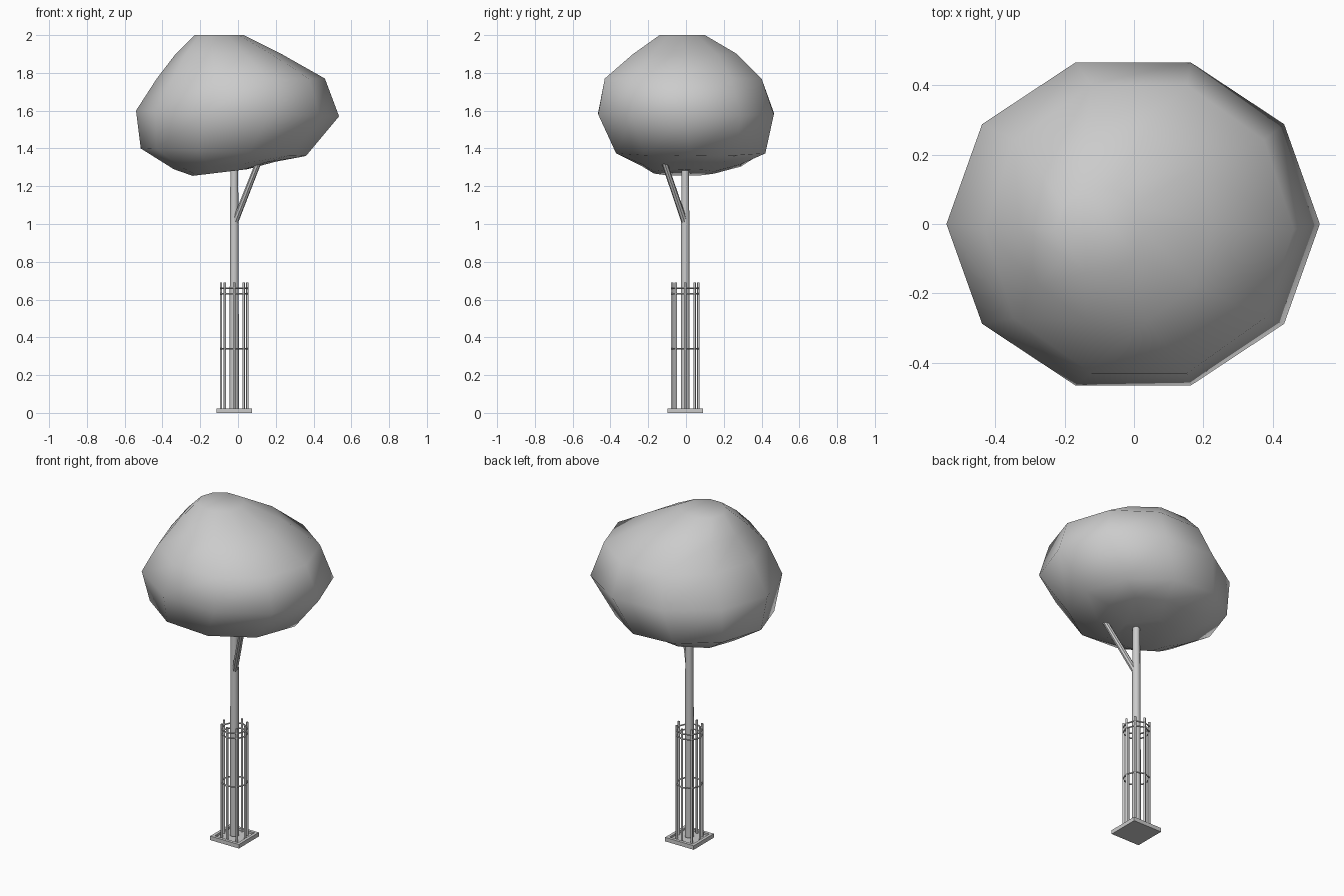
import bpy, bmesh
from math import cos, sin, pi, radians
from mathutils import Vector

cube = bpy.data.objects.get("Cube")
if cube:
    bpy.data.objects.remove(cube, do_unlink=True)

grey = bpy.data.materials.new("pale_grey")
grey.use_nodes = True
grey.diffuse_color = (0.6, 0.6, 0.6, 1)
grey.node_tree.nodes["Principled BSDF"].inputs["Base Color"].default_value = (0.6, 0.6, 0.6, 1)

CX, CY = -0.02, -0.004   # axis of trunk and guard


def finish(name, bm, smooth=None):
    bmesh.ops.recalc_face_normals(bm, faces=bm.faces[:])
    mesh = bpy.data.meshes.new(name)
    bm.to_mesh(mesh)
    bm.free()
    mesh.materials.append(grey)
    ob = bpy.data.objects.new(name, mesh)
    bpy.context.collection.objects.link(ob)
    if smooth:
        bpy.ops.object.select_all(action="DESELECT")
        ob.select_set(True)
        bpy.context.view_layer.objects.active = ob
        bpy.ops.object.shade_smooth_by_angle(angle=radians(smooth))
    return ob


def loft(bm, rings):
    loops = [[bm.verts.new(p) for p in ring] for ring in rings]
    n = len(loops[0])
    for a, b in zip(loops, loops[1:]):
        for i in range(n):
            j = (i + 1) % n
            bm.faces.new((a[i], a[j], b[j], b[i]))
    bm.faces.new(loops[0][::-1])
    bm.faces.new(loops[-1])


def rod(bm, path, sides=10):
    # path points are (position, radius); rings stay perpendicular to the run
    run = (Vector(path[-1][0]) - Vector(path[0][0])).to_track_quat("Z", "Y")
    loft(bm, [[Vector(p) + run @ Vector((r * cos(2 * pi * i / sides), r * sin(2 * pi * i / sides), 0))
               for i in range(sides)] for p, r in path])


def box(bm, x, y, z0, z1, w, d):
    loft(bm, [[(x + sx * w / 2, y + sy * d / 2, z)
               for sx, sy in ((-1, -1), (1, -1), (1, 1), (-1, 1))] for z in (z0, z1)])


# Crown: tilted ten-sided rings (left z, right z, x min, x max, y min, y max)
crown_rings = [
    (1.255, 1.29, -0.24, 0.05, -0.17, 0.15),
    (1.29, 1.33, -0.34, 0.20, -0.23, 0.29),
    (1.40, 1.36, -0.515, 0.36, -0.37, 0.42),
    (1.60, 1.57, -0.54, 0.535, -0.465, 0.465),
    (1.77, 1.77, -0.43, 0.46, -0.43, 0.40),
    (1.90, 1.90, -0.33, 0.23, -0.28, 0.27),
    (2.0, 2.0, -0.23, 0.03, -0.14, 0.10),
]
bm = bmesh.new()
sides = 10
rings = []
for zl, zr, x0, x1, y0, y1 in crown_rings:
    ring = []
    for i in range(sides):
        a = 2 * pi * i / sides
        u, v = cos(a), sin(a) / sin(2 * pi / 5)
        ring.append(((x0 + x1) / 2 + u * (x1 - x0) / 2,
                     (y0 + y1) / 2 + v * (y1 - y0) / 2,
                     (zl + zr) / 2 + u * (zr - zl) / 2))
    rings.append(ring)
loft(bm, rings)
finish("crown", bm, 75)

# Trunk and side branch
bm = bmesh.new()
rod(bm, [((CX, CY, 0.02), 0.025), ((CX, CY, 1.0), 0.023), ((CX, CY, 1.3), 0.02)])
finish("trunk", bm, 40)
bm = bmesh.new()
rod(bm, [((CX, CY, 1.0), 0.017), ((0.112, -0.118, 1.335), 0.015)], 8)
finish("branch", bm, 40)

# Guard bars
bm = bmesh.new()
for i in range(8):
    a = pi * i / 4
    x, y = CX + 0.07 * cos(a), CY + 0.07 * sin(a)
    rod(bm, [((x, y, 0.01), 0.0065), ((x, y, 0.69), 0.0065)], 8)
finish("guard_bars", bm, 50)

# Guard hoops
for k, z in enumerate((0.34, 0.63, 0.66)):
    bm = bmesh.new()
    for i in range(8):
        ends = [(CX + 0.073 * cos(a), CY + 0.073 * sin(a), z)
                for a in (pi * i / 4, pi * (i + 1) / 4)]
        rod(bm, [(ends[0], 0.004), (ends[1], 0.004)], 6)
    finish(f"guard_hoop_{k + 1}", bm, 50)

# Base tray with a raised rim
bm = bmesh.new()
box(bm, CX, CY, 0, 0.012, 0.19, 0.19)
for s in (-1, 1):
    box(bm, CX + s * 0.086, CY, 0.012, 0.024, 0.018, 0.19)
    box(bm, CX, CY + s * 0.086, 0.012, 0.024, 0.154, 0.018)
finish("base_tray", bm)
